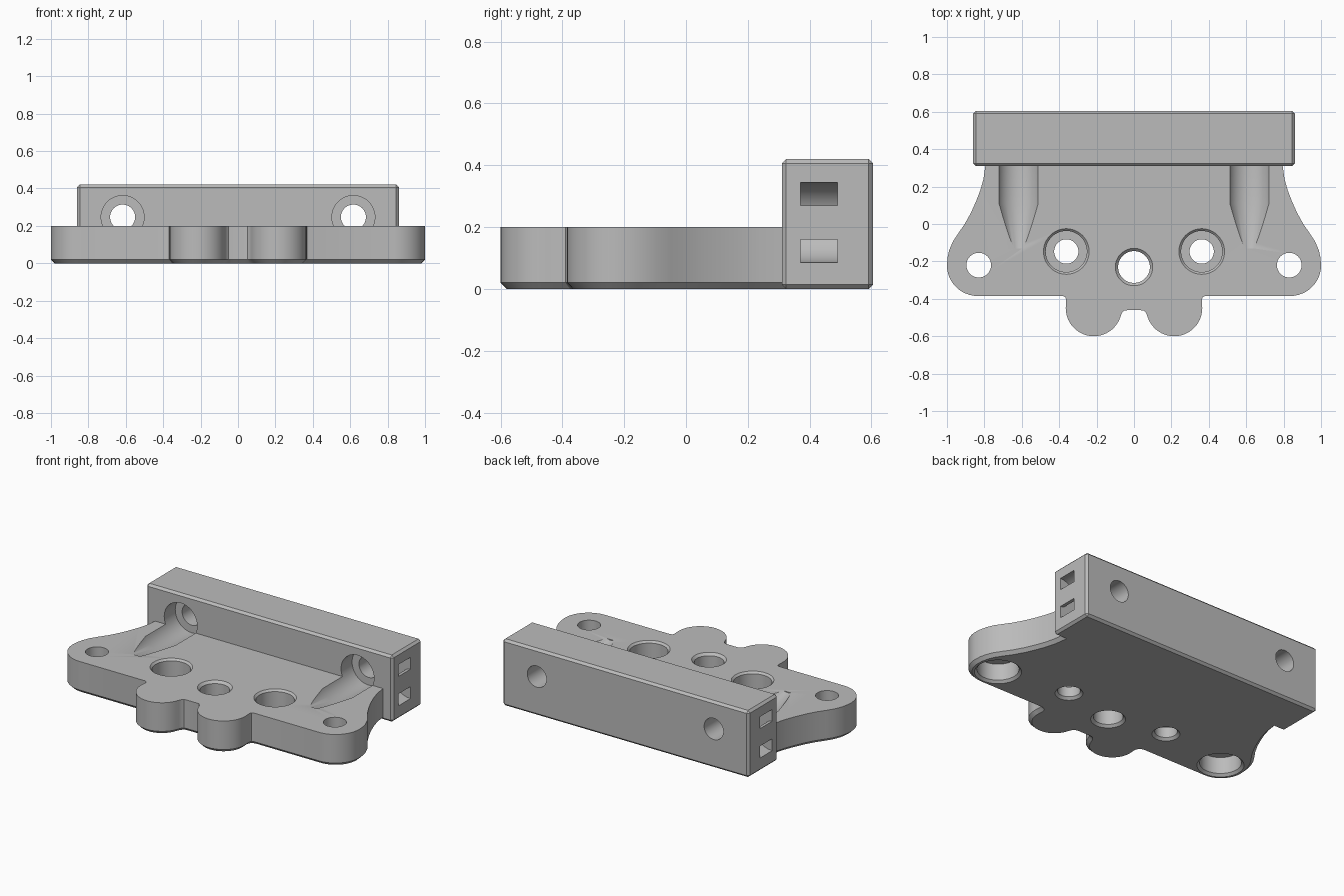
import bpy, bmesh, math
from mathutils import Matrix, Vector

if "Cube" in bpy.data.objects:
    bpy.data.objects.remove(bpy.data.objects["Cube"])

grey = bpy.data.materials.new("grey plastic")
grey.diffuse_color = (0.5, 0.5, 0.5, 1)
grey.use_nodes = True
grey.node_tree.nodes["Principled BSDF"].inputs["Base Color"].default_value = grey.diffuse_color


def make_object(name, bm):
    bmesh.ops.recalc_face_normals(bm, faces=bm.faces[:])
    mesh = bpy.data.meshes.new(name)
    bm.to_mesh(mesh)
    bm.free()
    obj = bpy.data.objects.new(name, mesh)
    bpy.context.collection.objects.link(obj)
    mesh.materials.append(grey)
    return obj


def lathe(name, profile, centre, along_y=False, steps=48):
    """Spin a closed (radius, height) profile around z, or around y."""
    bm = bmesh.new()
    rings = []
    for i in range(steps):
        a = 2 * math.pi * i / steps
        rings.append([bm.verts.new((r * math.cos(a), r * math.sin(a), h)) for r, h in profile])
    n = len(profile)
    for i in range(steps):
        a, b = rings[i], rings[(i + 1) % steps]
        for j in range(n):
            k = (j + 1) % n
            if profile[j][0] == 0 and profile[k][0] == 0:
                continue
            bm.faces.new((a[j], b[j], b[k], a[k]))
    bmesh.ops.remove_doubles(bm, verts=bm.verts[:], dist=1e-5)
    if along_y:
        bm.transform(Matrix.Rotation(-math.pi / 2, 4, 'X'))
    bm.transform(Matrix.Translation(Vector(centre)))
    return make_object(name, bm)


def combine(target, tool, operation):
    mod = target.modifiers.new("combine", 'BOOLEAN')
    mod.operation = operation
    mod.solver = 'EXACT'
    mod.object = tool
    bpy.context.view_layer.objects.active = target
    bpy.ops.object.modifier_apply(modifier=mod.name)
    bpy.data.objects.remove(tool)


def arc(cx, cy, r, start, end, steps):
    return [(cx + r * math.cos(math.radians(start + (end - start) * i / steps)),
             cy + r * math.sin(math.radians(start + (end - start) * i / steps)))
            for i in range(steps + 1)]


# Right half of the plate outline: flared flank, rounded ear, front lobe, bridge
half = [(0.79, 0.42), (0.795, 0.31), (0.805, 0.24), (0.822, 0.18), (0.845, 0.12),
        (0.872, 0.06), (0.905, 0.0), (0.94, -0.05), (0.968, -0.093), (0.988, -0.14),
        (0.997, -0.18)]
half += arc(0.835, -0.22, 0.165, 0, -90, 12)
half += [(0.38, -0.385), (0.368, -0.39), (0.363, -0.402)]
half += arc(0.215, -0.45, 0.15, 0, -165, 20)
half += [(0.062, -0.472), (0.052, -0.463), (0.035, -0.461)]
outline = half + [(-x, y) for x, y in reversed(half)]

# Plate with chamfered bottom edge
bm = bmesh.new()
base = bm.faces.new([bm.verts.new((x, y, 0)) for x, y in outline])
top = bmesh.ops.extrude_face_region(bm, geom=[base], use_keep_orig=True)
bmesh.ops.translate(bm, verts=[v for v in top['geom'] if isinstance(v, bmesh.types.BMVert)],
                    vec=(0, 0, 0.2))
bmesh.ops.recalc_face_normals(bm, faces=bm.faces[:])
rim = [e for e in bm.edges if all(v.co.z < 0.01 for v in e.verts)]
bmesh.ops.bevel(bm, geom=rim, offset=0.02, offset_type='OFFSET', segments=1,
                profile=0.5, affect='EDGES')
body = make_object("mounting_bracket", bm)

# Upright bar at the back
bm = bmesh.new()
bmesh.ops.create_cube(bm, size=1, matrix=Matrix.Translation((0, 0.4575, 0.21))
                      @ Matrix.Diagonal((1.72, 0.295, 0.42, 1)))
bmesh.ops.bevel(bm, geom=bm.edges[:], offset=0.014, segments=1, profile=0.5, affect='EDGES')
combine(body, make_object("bar", bm), 'UNION')

# Centre hole, chamfered at both ends
combine(body, lathe("centre_hole", [(0, -0.02), (0.12, -0.02), (0.085, 0.015), (0.085, 0.185),
                                    (0.115, 0.215), (0, 0.215)], (0, -0.23, 0)), 'DIFFERENCE')

for s in (-1, 1):
    # Screw holes recessed from the top
    combine(body, lathe("inner_hole", [(0, -0.02), (0.1, -0.02), (0.065, 0.015), (0.065, 0.08),
                                       (0.11, 0.08), (0.11, 0.188), (0.137, 0.215), (0, 0.215)],
                        (s * 0.362, -0.147, 0)), 'DIFFERENCE')
    # Ear holes recessed from the bottom
    combine(body, lathe("ear_hole", [(0, -0.02), (0.155, -0.02), (0.12, 0.015), (0.12, 0.12),
                                     (0.066, 0.12), (0.066, 0.25), (0, 0.25)],
                        (s * 0.83, -0.22, 0)), 'DIFFERENCE')
    # Tapered screwdriver channel, head recess and through hole in the bar
    combine(body, lathe("bar_hole", [(0, -0.13), (0.052, -0.13), (0.115, 0.11), (0.115, 0.42),
                                     (0.067, 0.42), (0.067, 0.7), (0, 0.7)],
                        (s * 0.617, 0, 0.247), True), 'DIFFERENCE')
    # Curved tie slot in each bar end
    combine(body, lathe("tie_slot", [(0.055, 0.37), (0.13, 0.37), (0.13, 0.49), (0.055, 0.49)],
                        (s * 0.86, 0, 0.215), True, 32), 'DIFFERENCE')

bpy.ops.object.select_all(action='DESELECT')
body.select_set(True)
bpy.context.view_layer.objects.active = body
bpy.ops.object.shade_smooth_by_angle(angle=math.radians(30))
